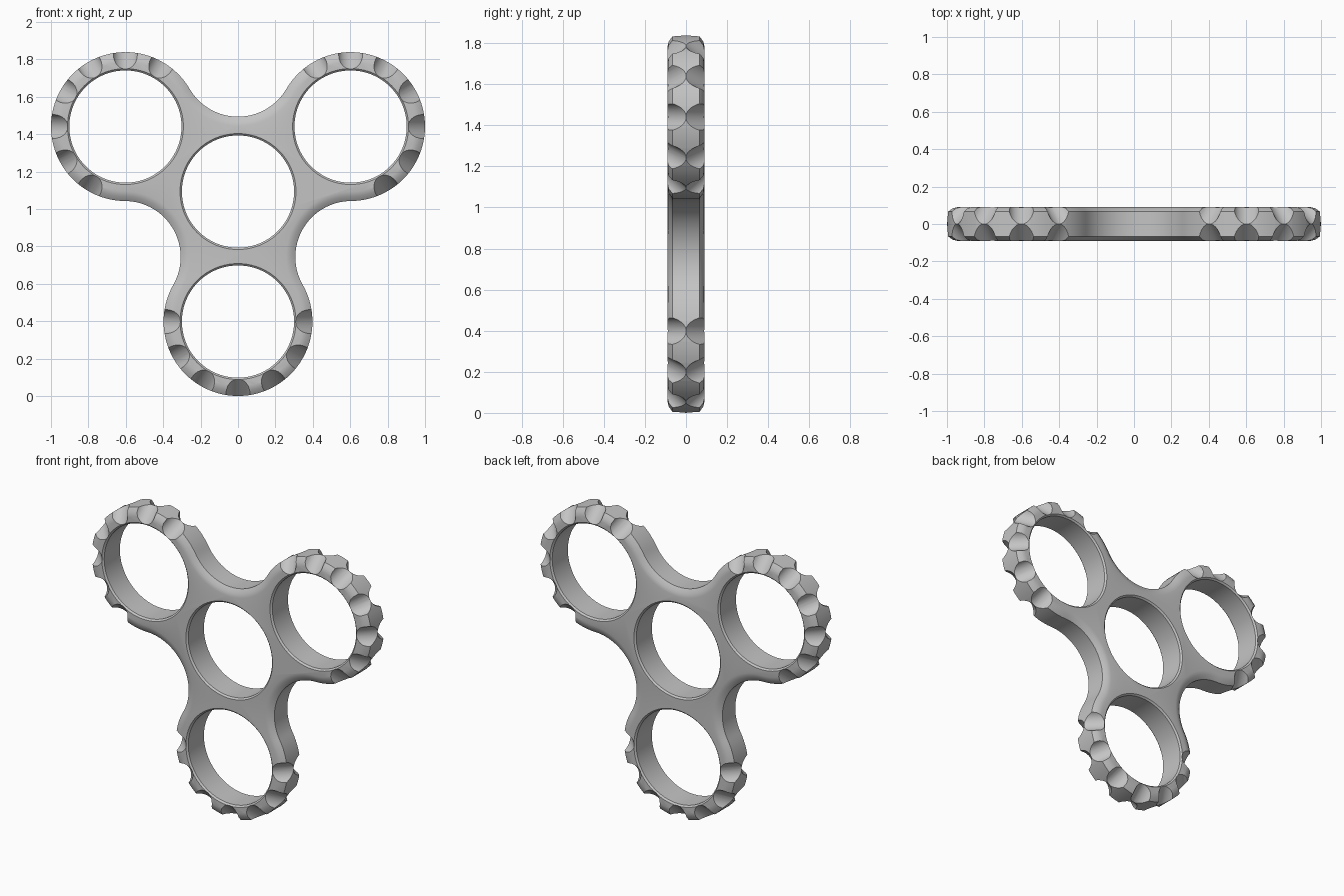
import bpy, bmesh
from math import sin, cos, pi, radians, atan2, hypot
from mathutils import Vector, Matrix

cube = bpy.data.objects.get("Cube")
if cube:
    bpy.data.objects.remove(cube)

HUB = Vector((0, 0, 1.093))
DIST, LOBE_R, HOLE_R, HALF = 0.695, 0.398, 0.30, 0.09
NECK = 0.70                       # distance of the neck arc centres
LOBES = [radians(30 + 120 * k) for k in range(3)]


def polar(r, a, y=0.0):
    return Vector((r * cos(a), y, r * sin(a)))


def make_object(name, bm):
    bmesh.ops.recalc_face_normals(bm, faces=bm.faces[:])
    mesh = bpy.data.meshes.new(name)
    bm.to_mesh(mesh)
    bm.free()
    ob = bpy.data.objects.new(name, mesh)
    bpy.context.collection.objects.link(ob)
    return ob


def loft(bm, loops):
    """Skin a stack of closed point loops and cap both ends."""
    rows = [[bm.verts.new(p) for p in loop] for loop in loops]
    n = len(rows[0])
    for lo, hi in zip(rows, rows[1:]):
        for i in range(n):
            j = (i + 1) % n
            bm.faces.new((lo[i], lo[j], hi[j], hi[i]))
    bm.faces.new(rows[0])
    bm.faces.new(rows[-1])


def outline(y, inset):
    """Three round lobes joined by tangent concave neck arcs."""
    dx, dz = NECK * cos(pi / 3) - DIST, NECK * sin(pi / 3)
    t = atan2(dz, dx)
    neck_r = hypot(dx, dz) - LOBE_R
    pts = []
    for a in LOBES:
        centre = HUB + polar(DIST, a, y)
        for i in range(65):
            pts.append(centre + polar(LOBE_R - inset, a - t + 2 * t * i / 64))
        centre = HUB + polar(NECK, a + pi / 3, y)
        half = t - pi / 3
        for i in range(1, 32):
            ang = a - 2 * pi / 3 + half * (1 - i / 16)
            pts.append(centre + polar(neck_r + inset, ang))
    return pts


# Body plate with softened outer edge
bm = bmesh.new()
edge = [(HALF, 0.05), (0.084, 0.025), (0.066, 0.0)]
loft(bm, [outline(-y, d) for y, d in edge] +
         [outline(y, d) for y, d in reversed(edge)])
body = make_object("spinner_body", bm)

# Four bearing holes with a fine rim chamfer
bm = bmesh.new()
rim = [(-0.1, 0.02), (-0.08, 0), (0.08, 0), (0.1, 0.02)]
for c in [HUB] + [HUB + polar(DIST, a) for a in LOBES]:
    loft(bm, [[c + polar(HOLE_R + d, 2 * pi * i / 96, y) for i in range(96)]
              for y, d in rim])
cutters = [make_object("hole_cutter", bm)]

# Slanted round grip notches on both edges of every lobe
for side, name in ((-1, "front_notch_cutter"), (1, "back_notch_cutter")):
    bm = bmesh.new()
    for a in LOBES:
        for k in range(-3, 4):
            b = a + k * pi / 6
            out = polar(1, b)
            depth = Vector((0, side, 0))
            centre = (HUB + polar(DIST, a) + out * (LOBE_R + 0.004)
                      + depth * (HALF + 0.004))
            turn = (out - depth).to_track_quat('Z', 'Y').to_matrix().to_4x4()
            bmesh.ops.create_cone(bm, cap_ends=True, segments=40,
                                  radius1=0.07, radius2=0.07, depth=0.32,
                                  matrix=Matrix.Translation(centre) @ turn)
    cutters.append(make_object(name, bm))

for cutter in cutters:
    cutter.hide_render = True
    mod = body.modifiers.new(cutter.name, 'BOOLEAN')
    mod.operation = 'DIFFERENCE'
    mod.solver = 'EXACT'
    mod.object = cutter

# Bake the cuts and drop the cutters
bpy.context.view_layer.update()
final = bpy.data.meshes.new_from_object(
    body.evaluated_get(bpy.context.evaluated_depsgraph_get()))
body.modifiers.clear()
body.data = final
for cutter in cutters:
    bpy.data.objects.remove(cutter)

# Plain grey finish
grey = bpy.data.materials.new("plain_grey")
grey.use_nodes = True
colour = (0.55, 0.55, 0.55, 1)
grey.diffuse_color = colour
grey.node_tree.nodes["Principled BSDF"].inputs["Base Color"].default_value = colour
final.materials.clear()
final.materials.append(grey)

bpy.ops.object.select_all(action='DESELECT')
body.select_set(True)
bpy.context.view_layer.objects.active = body
bpy.ops.object.shade_smooth_by_angle(angle=radians(32))
